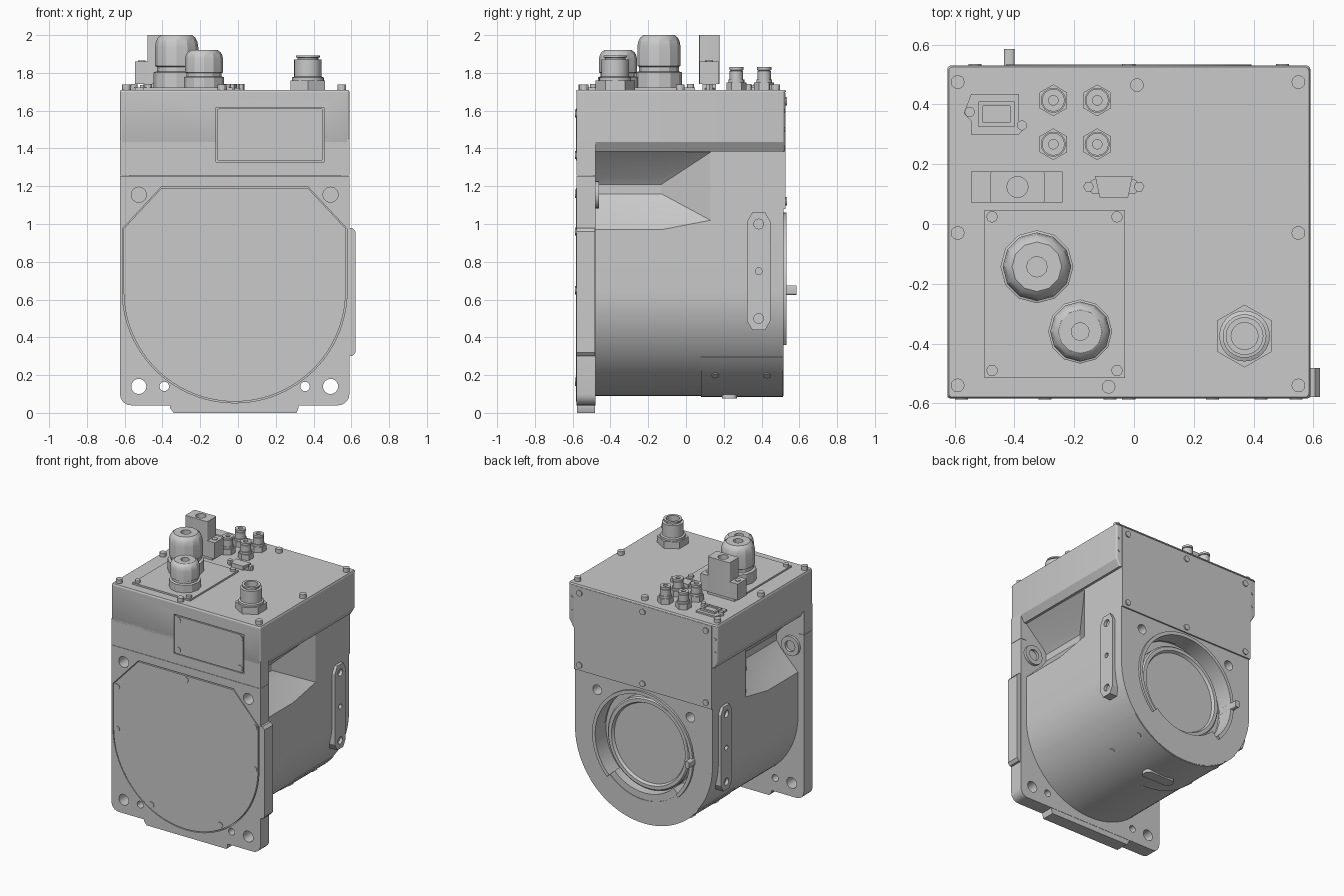
import bpy, bmesh, math
from mathutils import Vector

cube = bpy.data.objects.get("Cube")
if cube:
    bpy.data.objects.remove(cube)

grey = bpy.data.materials.new("machine grey")
grey.use_nodes = True
colour = (0.59, 0.59, 0.59, 1)
grey.diffuse_color = colour
grey.node_tree.nodes["Principled BSDF"].inputs["Base Color"].default_value = colour

CX = -0.0175          # centre line of the housing
CZ = 0.65             # motor axis height
R = 0.56              # half width of the housing
TOP = 1.71            # top of the terminal box
FRONT = -0.581        # front plane
parts = []


def finish(name, bm):
    bmesh.ops.recalc_face_normals(bm, faces=bm.faces)
    mesh = bpy.data.meshes.new(name)
    bm.to_mesh(mesh)
    bm.free()
    mesh.materials.append(grey)
    obj = bpy.data.objects.new(name, mesh)
    bpy.context.collection.objects.link(obj)
    parts.append(obj)
    return obj


def place(axis, u, v, w):
    return {"x": (w, u, v), "y": (u, w, v), "z": (u, v, w)}[axis]


def stack(name, axis, sections):
    """Join outlines of equal point count, each given as (points, depth)."""
    bm = bmesh.new()
    rings = [[bm.verts.new(place(axis, u, v, d)) for u, v in pts] for pts, d in sections]
    for a, b in zip(rings, rings[1:]):
        for i in range(len(a)):
            j = (i + 1) % len(a)
            bm.faces.new((a[i], a[j], b[j], b[i]))
    bm.faces.new(rings[0])
    bm.faces.new(rings[-1])
    return finish(name, bm)


def prism(name, axis, pts, a, b):
    return stack(name, axis, [(pts, a), (pts, b)])


def arc(u, v, r, start, end, n):
    angles = [math.radians(start + (end - start) * i / n) for i in range(n + 1)]
    return [(u + r * math.cos(t), v + r * math.sin(t)) for t in angles]


def circle(u, v, r, n=24, turn=0):
    return arc(u, v, r, turn, turn + 360, n)[:-1]


def rect(u0, u1, v0, v1, r=0.0):
    if not r:
        return [(u0, v0), (u1, v0), (u1, v1), (u0, v1)]
    return (arc(u1 - r, v1 - r, r, 0, 90, 5) + arc(u0 + r, v1 - r, r, 90, 180, 5)
            + arc(u0 + r, v0 + r, r, 180, 270, 5) + arc(u1 - r, v0 + r, r, 270, 360, 5))


def turned(name, axis, u, v, profile, n=24):
    return stack(name, axis, [(circle(u, v, r, n), d) for r, d in profile])


def screw(name, axis, u, v, a, b, r=0.022):
    return prism(name, axis, circle(u, v, r, 12), a, b)


def cut(obj, cutter, op="DIFFERENCE"):
    mod = obj.modifiers.new("cut", "BOOLEAN")
    mod.operation, mod.solver, mod.object = op, "EXACT", cutter
    bpy.context.view_layer.objects.active = obj
    bpy.ops.object.modifier_apply(modifier=mod.name)
    parts.remove(cutter)
    bpy.data.objects.remove(cutter)


def mirror_x(x, side):
    return CX + side * x


# Motor housing: straight sides over a half-round belly
outline = [(CX + R, 1.39)] + arc(CX, CZ, R, 0, -180, 48) + [(CX - R, 1.39)]
housing = prism("housing", "y", outline, -0.49, 0.517)

# V-shaped pockets, fading out to the rear, give access to the upper bolts
for side in (1, -1):
    bm = bmesh.new()
    deep = [(0.6, 0.93), (R, 0.97), (0.42, 1.11), (0.385, 1.16), (0.385, 1.21),
            (0.41, 1.245), (R, 1.385), (0.6, 1.42)]
    shallow = [(0.6, 0.99), (R, 1.02), (R, 1.38), (0.6, 1.4)]
    for pts, y in ((deep, -0.48), (deep, -0.13), (shallow, 0.13)):
        for x, z in pts:
            bm.verts.new((mirror_x(x, side), y, z))
    bmesh.ops.convex_hull(bm, input=bm.verts)
    cut(housing, finish("pocket_cutter", bm))

# Rear round recess with sunken hub, and the two rear holes
cut(housing, prism("recess_cutter", "y", circle(CX, CZ, 0.39, 64), 0.40, 0.6))
for x in (0.38, -0.38):
    cut(housing, prism("hole_cutter", "y", circle(CX + x, 0.97, 0.035), 0.44, 0.6))
collar = arc(CX, CZ, 0.41, -45, 225, 60) + arc(CX, CZ, 0.385, 225, -45, 60)
prism("rear_collar", "y", collar, 0.42, 0.533)
turned("rear_hub", "y", CX, CZ, [(0.335, 0.39), (0.335, 0.455), (0.325, 0.465), (0.3, 0.465),
                                 (0.29, 0.445)], 64)
ledge = arc(CX, CZ, 0.40, 225, 315, 24) + arc(CX, CZ, 0.34, 315, 225, 24)
prism("rear_lower_ledge", "y", ledge, 0.39, 0.513)
prism("rear_pin", "y", rect(-0.435, -0.4, 0.625, 0.675, 0.01), 0.42, 0.585)


# Front mounting flange with corner feet and a side tab
def cover_outline(grow):
    r = 0.588 + grow
    return ([(0.37, 1.19 + grow), (-0.405, 1.19 + grow), (CX - r, 0.975)]
            + arc(CX, 0.648, r, 180, 360, 48) + [(CX + r, 0.975)])


flange = prism("front_flange", "y", rect(-0.625, 0.59, 0.04, 1.255, 0.06), FRONT, -0.48)
cut(flange, prism("flange_top", "y", rect(-0.625, 0.59, 1.1, 1.255), FRONT, -0.48), "UNION")
foot = [(-0.36, 0.1), (-0.36, 0.025), (-0.34, 0), (0.31, 0), (0.32, 0.025), (0.32, 0.1)]
cut(flange, prism("foot_bar", "y", foot, -0.578, -0.482), "UNION")
tab = [(0.5, 0.3), (0.605, 0.3), (0.622, 0.32), (0.622, 0.96), (0.605, 0.98), (0.5, 0.98)]
cut(flange, prism("side_tab", "y", tab, -0.579, -0.482), "UNION")
cut(flange, prism("groove_cutter", "y", cover_outline(0.007), -0.6, -0.56))
for x, z, r in ((0.5075, 0.14, 0.04), (0.5075, 1.155, 0.04), (0.3725, 0.14, 0.025)):
    for side in (1, -1):
        hole = prism("bolt_cutter", "y", circle(mirror_x(x, side), z, r), -0.7, -0.4)
        cut(flange, hole)

# Round bosses behind the upper mounting holes
for side in (1, -1):
    x = mirror_x(0.5075, side)
    boss = prism("bolt_boss", "y", circle(x, 1.155, 0.072), -0.485, -0.46)
    cut(boss, prism("boss_cutter", "y", circle(x, 1.155, 0.04), -0.6, -0.4))

# Front cover with chamfered shoulders and a round bottom
prism("front_cover", "y", cover_outline(0), FRONT - 0.002, -0.54)
for x, z in ((0, 1.16), (0.56, 0.96), (-0.56, 0.96), (0.56, 0.65), (-0.56, 0.65),
             (0.28, 0.165), (-0.28, 0.165)):
    screw("cover_screw", "y", CX + x, z, -0.587, -0.57)

# Terminal box flaring out over the housing, its front apron and its lid
box = stack("terminal_box", "z", [(rect(-0.595, 0.56, FRONT + 0.02, 0.522, 0.012), 1.385),
                                  (rect(-0.625, 0.59, FRONT, 0.522, 0.012), 1.435),
                                  (rect(-0.625, 0.59, FRONT, 0.522, 0.012), TOP - 0.012)])
apron = prism("box_apron", "y", rect(-0.625, 0.59, 1.257, 1.45), FRONT, -0.48)
for wall in (box, apron):
    cut(wall, prism("groove_cutter", "y", rect(-0.116, 0.456, 1.329, 1.618), -0.6, -0.565))
stack("box_lid", "z", [(rect(-0.625, 0.59, -0.584, 0.53, 0.012), TOP - 0.012),
                       (rect(-0.62, 0.585, -0.579, 0.525, 0.012), TOP)])
for x, y in ((-0.59, 0.475), (0.01, 0.465), (0.55, 0.475), (-0.59, -0.03), (0.55, -0.03),
             (-0.59, -0.54), (-0.085, -0.545), (0.55, -0.54)):
    screw("lid_screw", "z", x, y, TOP, TOP + 0.028, 0.023)

# Front access plate and rear panel with their screws
prism("front_access_plate", "y", rect(-0.11, 0.45, 1.335, 1.612, 0.012), FRONT - 0.002, -0.55)
for x in (-0.08, 0.425):
    for z in (1.365, 1.585):
        screw("access_screw", "y", x, z, -0.587, -0.57)
prism("rear_panel", "y", rect(CX - R, CX + R, 1.08, 1.695), 0.5, 0.528)
for x in (-0.515, 0, 0.515):
    for z in (1.12, 1.65):
        screw("panel_screw", "y", CX + x, z, 0.52, 0.536)

# Rear corner screws and lifting lugs, both sides
for side in (1, -1):
    for z in (1.5, 1.6):
        screw("corner_screw", "y", mirror_x(0.585, side), z, 0.51, 0.526, 0.01)
    lug_pts = [(0.35, 0.44), (0.42, 0.44), (0.448, 0.49), (0.448, 1.01),
               (0.42, 1.06), (0.35, 1.06), (0.322, 1.01), (0.322, 0.49)]
    lug = prism("side_lug", "x", lug_pts, mirror_x(0.52, side), mirror_x(R + 0.022, side))
    for z, r in ((0.5, 0.026), (0.75, 0.018), (1.0, 0.026)):
        cut(lug, prism("lug_cutter", "x", circle(0.385, z, r, 16),
                       mirror_x(R, side), mirror_x(0.7, side)))

# Curved belly cover with fixing screws and a small cable clip
sector = arc(CX, CZ, R + 0.005, 219, 321, 40) + arc(CX, CZ, R - 0.03, 321, 219, 40)
prism("belly_cover", "y", sector, 0.08, 0.514)
for angle in (233, 307):
    for y in (0.155, 0.43):
        d = Vector((math.cos(math.radians(angle)), 0, math.sin(math.radians(angle))))
        s = turned("belly_screw", "z", 0, 0, [(0.02, R - 0.02), (0.02, R + 0.01)], 12)
        s.rotation_euler = d.to_track_quat("Z", "Y").to_euler()
        s.location = (CX, y, CZ)
prism("belly_clip", "z", rect(CX - 0.12, CX + 0.12, 0.19, 0.27, 0.03), 0.075, 0.11)

# Cable entry plate with two glands
prism("gland_plate", "z", rect(-0.5, -0.03, -0.515, 0.047), TOP - 0.005, TOP + 0.012)
for x in (-0.475, -0.057):
    for y in (-0.49, 0.024):
        screw("gland_plate_screw", "z", x, y, TOP, TOP + 0.03, 0.019)
for x, y, r, h in ((-0.325, -0.143, 0.122, 0.29), (-0.18, -0.36, 0.107, 0.21)):
    prof = [(1, 0.03), (1, 0.32), (0.86, 0.34), (0.86, 0.42), (0.94, 0.44), (0.94, 0.78),
            (0.9, 0.88), (0.82, 0.95), (0.68, 1), (0.28, 1), (0.28, 0.85)]
    turned("cable_gland", "z", x, y, [(r * a, TOP + h * b) for a, b in prof], 12)

# Round power connector on a hex base
prism("power_connector_nut", "z", circle(0.37, -0.375, 0.105, 6, 30), TOP, TOP + 0.05)
turned("power_connector", "z", 0.37, -0.375,
       [(r, TOP + h) for r, h in ((0.085, 0.045), (0.085, 0.065), (0.073, 0.07), (0.073, 0.16),
                                  (0.055, 0.162), (0.055, 0.17), (0.063, 0.172), (0.063, 0.182),
                                  (0.045, 0.182), (0.045, 0.13))])

# Four small hose fittings
for x in (-0.27, -0.123):
    for y in (0.267, 0.414):
        prism("fitting_nut", "z", circle(x, y, 0.053, 6, 30), TOP, TOP + 0.04)
        turned("hose_fitting", "z", x, y,
               [(r, TOP + h) for r, h in ((0.042, 0.04), (0.042, 0.055), (0.036, 0.055),
                                          (0.036, 0.1), (0.028, 0.102), (0.038, 0.105),
                                          (0.038, 0.12), (0.016, 0.12), (0.016, 0.08))], 16)

# Tall plug block with low shoulders, standing on a small pedestal
prism("plug_pedestal", "z", rect(-0.5, -0.28, 0.1, 0.15), TOP, TOP + 0.04)
prism("plug_base", "z", rect(-0.545, -0.24, 0.072, 0.176), TOP + 0.03, TOP + 0.15)
plug = prism("plug_block", "z", rect(-0.48, -0.3, 0.07, 0.178, 0.008), TOP + 0.03, 2.0)
cut(plug, prism("plug_cutter", "z", circle(-0.39, 0.124, 0.035), 1.95, 2.1))
for x in (-0.51, -0.275):
    screw("plug_screw", "z", x, 0.124, TOP + 0.14, TOP + 0.155, 0.02)

# Flat network socket
prism("socket_flange", "z", [(-0.545, 0.435), (-0.385, 0.435), (-0.385, 0.345), (-0.36, 0.325),
                             (-0.385, 0.3), (-0.545, 0.3), (-0.545, 0.345), (-0.57, 0.37)],
      TOP, TOP + 0.012)
socket = prism("socket_body", "z", rect(-0.52, -0.4, 0.325, 0.41), TOP, TOP + 0.025)
cut(socket, prism("socket_cutter", "z", rect(-0.505, -0.415, 0.34, 0.395), TOP + 0.015, 2))
for x, y in ((-0.55, 0.375), (-0.375, 0.33)):
    screw("socket_screw", "z", x, y, TOP, TOP + 0.03, 0.017)

# Small pin connector with side posts
prism("pin_connector_flange", "z", rect(-0.15, 0.015, 0.1, 0.15, 0.02), TOP, TOP + 0.01)
prism("pin_connector", "z", [(-0.13, 0.16), (-0.005, 0.16), (-0.02, 0.088), (-0.115, 0.088)],
      TOP, TOP + 0.03)
for x in (-0.152, 0.017):
    prism("connector_post", "z", circle(x, 0.125, 0.018, 6), TOP, TOP + 0.03)

# Crisp edges, smooth curves
bpy.ops.object.select_all(action="DESELECT")
for obj in parts:
    obj.select_set(True)
bpy.context.view_layer.objects.active = housing
bpy.ops.object.shade_smooth_by_angle(angle=math.radians(25))
